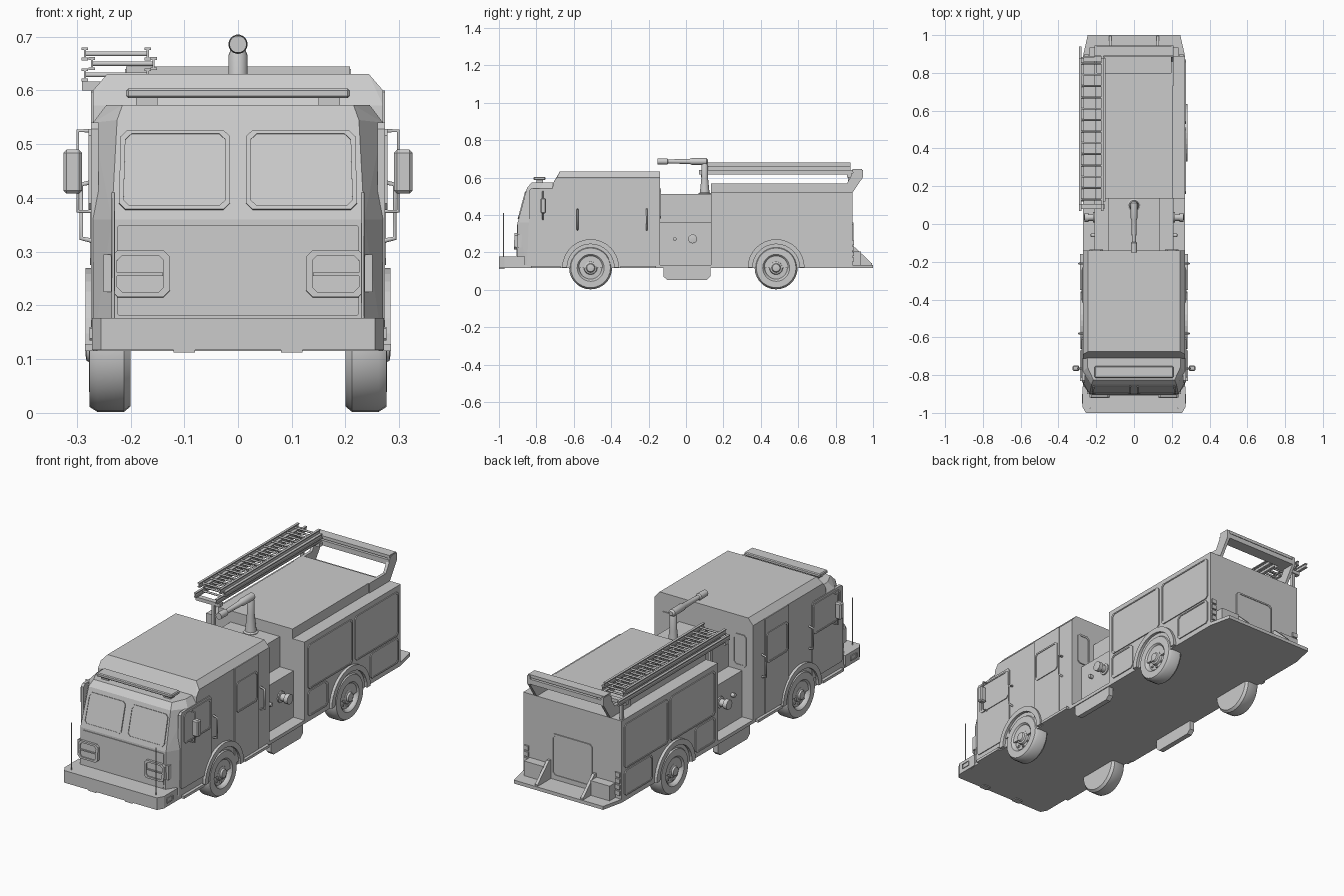
import bpy, bmesh, math
from mathutils import Vector, Matrix

if "Cube" in bpy.data.objects:
    bpy.data.objects.remove(bpy.data.objects["Cube"])

def finish(name, bm, mirror=False, smooth=False, bevel=0):
    bmesh.ops.recalc_face_normals(bm, faces=bm.faces[:])
    me = bpy.data.meshes.new(name)
    bm.to_mesh(me); bm.free()
    ob = bpy.data.objects.new(name, me)
    bpy.context.collection.objects.link(ob)
    if bevel:
        m = ob.modifiers.new("bevel", 'BEVEL'); m.width = bevel; m.segments = 1
    if mirror:
        ob.modifiers.new("mirror", 'MIRROR')
    if smooth:
        bpy.ops.object.select_all(action='DESELECT')
        bpy.context.view_layer.objects.active = ob; ob.select_set(True)
        bpy.ops.object.shade_smooth_by_angle(angle=math.radians(35))
    return ob

def boxes(name, lst, **kw):
    bm = bmesh.new()
    for x0, x1, y0, y1, z0, z1 in lst:
        mat = Matrix.Translation(((x0+x1)/2, (y0+y1)/2, (z0+z1)/2)) @ Matrix.Diagonal((x1-x0, y1-y0, z1-z0, 1))
        bmesh.ops.create_cube(bm, size=1, matrix=mat)
    return finish(name, bm, **kw)

def prism(name, pts, axis, a, b, **kw):
    put = {'x': lambda p, q, t: (t, p, q), 'y': lambda p, q, t: (p, t, q), 'z': lambda p, q, t: (p, q, t)}[axis]
    bm = bmesh.new()
    f = bm.faces.new([bm.verts.new(put(p, q, a)) for p, q in pts])
    g = bmesh.ops.extrude_face_region(bm, geom=[f])
    d = Vector(put(0, 0, b-a))
    bmesh.ops.translate(bm, vec=d, verts=[v for v in g['geom'] if isinstance(v, bmesh.types.BMVert)])
    if not any(len(e.link_faces) == 2 and f in e.link_faces for e in f.edges):
        bm.faces.new(f.verts[:])
    return finish(name, bm, **kw)

def hull(name, half):
    bm = bmesh.new()
    for x, y, z in half:
        bm.verts.new((x, y, z)); bm.verts.new((-x, y, z))
    bmesh.ops.convex_hull(bm, input=bm.verts[:])
    bmesh.ops.dissolve_limit(bm, angle_limit=0.01, verts=bm.verts[:], edges=bm.edges[:])
    return finish(name, bm)

def panel(name, quad, out, t=0.005, border=0.008, sink=0.003, r=0.012, **kw):
    """Raised plate with cut corners and a sunk centre."""
    q = [Vector(p) for p in quad]
    n = (q[1]-q[0]).cross(q[3]-q[0]).normalized()
    if n.dot(Vector(out)) < 0: n = -n
    loop = []
    for i in range(4):
        for j in (i-1, (i+1) % 4):
            loop.append(q[i] + (q[j]-q[i]).normalized()*r)
    c = sum(q, Vector())/4
    rings = [[p - n*0.01 for p in loop], [p + n*t for p in loop]]
    if border:
        inner = [p + (c-p).normalized()*border*1.3 for p in loop]
        rings += [[p + n*t for p in inner], [p + n*(t-sink) for p in inner]]
    bm = bmesh.new()
    vs = [[bm.verts.new(p) for p in ring] for ring in rings]
    for a, b in zip(vs, vs[1:]):
        for i in range(8):
            bm.faces.new((a[i], a[(i+1) % 8], b[(i+1) % 8], b[i]))
    bm.faces.new(vs[-1]); bm.faces.new(vs[0])
    return finish(name, bm, **kw)

def side(name, y0, y1, z0, z1, x=0.27, **kw):
    return panel(name, [(x, y0, z0), (x, y1, z0), (x, y1, z1), (x, y0, z1)], (1, 0, 0), mirror=True, **kw)

def lathe(name, prof, origin, axis='x', n=28, **kw):
    """Spin (radius, distance) profile around an axis through origin."""
    bm = bmesh.new(); o = Vector(origin); rings = []
    for r, d in prof:
        ring = []
        for i in range(n):
            c, s = r*math.cos(2*math.pi*i/n), r*math.sin(2*math.pi*i/n)
            ring.append(bm.verts.new(o + Vector({'x': (d, c, s), 'y': (c, d, s), 'z': (c, s, d)}[axis])))
        rings.append(ring)
    for a, b in zip(rings, rings[1:]):
        for i in range(n):
            bm.faces.new((a[i], a[(i+1) % n], b[(i+1) % n], b[i]))
    bm.faces.new(rings[0]); bm.faces.new(rings[-1])
    return finish(name, bm, smooth=True, **kw)

def tubes(name, paths, r, sides=(1, -1)):
    cu = bpy.data.curves.new(name, 'CURVE')
    cu.dimensions = '3D'; cu.bevel_depth = r; cu.bevel_resolution = 1; cu.use_fill_caps = True
    for s in sides:
        for path in paths:
            sp = cu.splines.new('POLY'); sp.points.add(len(path)-1)
            for p, (x, y, z) in zip(sp.points, path): p.co = (s*x, y, z, 1)
    bpy.context.collection.objects.link(bpy.data.objects.new(name, cu))

# Cab shell and raised roof
hull("cab", [(.235, -.905, .12), (.27, -.85, .12), (.27, -.14, .12), (.235, -.90, .36), (.27, -.84, .36),
             (.225, -.85, .545), (.27, -.78, .54), (.215, -.825, .573), (.245, -.76, .573),
             (.27, -.14, .54), (.245, -.14, .573)])
hull("cab_roof", [(.27, -.715, .53), (.27, -.71, .572), (.27, -.69, .60), (.243, -.675, .631),
                  (.243, -.14, .631), (.27, -.14, .60), (.27, -.14, .53)])
# Windscreen panes, on the sloped front
def fy(z): return -.90 + (z-.36)*.05/.185
panel("windscreen", [(.015, fy(.378), .378), (.222, fy(.378), .378), (.218, fy(.525), .525), (.015, fy(.525), .525)],
      (0, -1, .2), mirror=True)
panel("front_panel", [(-.225, -.9045, .18), (.225, -.9045, .18), (.225, -.9005, .35), (-.225, -.9005, .35)],
      (0, -1, 0), t=.003, border=0, r=.004)
panel("headlight", [(.127, -.904, .215), (.236, -.904, .215), (.236, -.901, .302), (.127, -.901, .302)],
      (0, -1, 0), t=.016, border=.01, sink=.006, mirror=True)
boxes("headlight_divider", [(.14, .225, -.918, -.90, .255, .261)], mirror=True)
boxes("corner_lamp", [(.225, .25, -.90, -.85, .225, .295)], mirror=True)
# Doors and side windows
side("front_door", -.84, -.60, .16, .54, t=.004, border=0)
side("front_window", -.815, -.605, .378, .528, t=.008)
side("rear_door", -.415, -.23, .13, .60, t=.004, border=0, r=.003)
side("rear_window", -.405, -.24, .375, .525, t=.008)
panel("cab_back_window", [(.165, -.14, .38), (.235, -.14, .38), (.235, -.14, .54), (.165, -.14, .54)],
      (0, 1, 0), mirror=True)
tubes("door_handles", [[(.27, y, .32), (.292, y, .325), (.292, y, .425), (.27, y, .43)] for y in (-.58, -.21)], .005)
# Mirrors
boxes("mirror", [(.29, .325, -.778, -.748, .408, .49)], mirror=True, bevel=.006)
tubes("mirror_arms", [[(.265, -.765, .525), (.298, -.765, .525), (.298, -.765, .375), (.265, -.765, .375)]], .004)
# Light bar
boxes("light_bar", [(-.208, .208, -.815, -.752, .586, .604)], bevel=.004)
boxes("light_bar_feet", [(.15, .19, -.80, -.765, .565, .59)], mirror=True)
# Bumper with antennas and lamps
prism("bumper", [(-.255, -1), (.255, -1), (.272, -.97), (.272, -.86), (-.272, -.86), (-.272, -.97)], 'z', .117, .177)
side("bumper_side_lamp", -.95, -.90, .135, .16, x=.272, t=.004, border=.005, r=.003)
boxes("bumper_front_lamps", [(.08, .12, -1.0, -.97, .112, .12), (.17, .2, -1.0, -.98, .135, .155)], mirror=True)
tubes("antennas", [[(.232, -.975, .17), (.232, -.975, .41)]], .003)
# Floor
prism("floor", [(-.262, -.9), (.262, -.9), (.27, -.85), (.27, .89), (.245, 1), (-.245, 1), (-.27, .89), (-.27, -.85)],
      'z', .115, .132)
boxes("running_boards", [(.25, .285, -.83, -.67, .115, .128), (.25, .285, -.35, -.16, .115, .128)], mirror=True)

# Wheels, hubs and arches
tyre = [(.02, .20), (.105, .20), (.115, .212), (.115, .262), (.106, .276), (.072, .277), (.064, .270),
        (.060, .258), (.036, .260), (.033, .271), (.024, .274), (.020, .282), (.008, .284)]
for tag, y in (("front", -.51), ("rear", .482)):
    lathe(tag + "_wheel", tyre, (0, y, .117), mirror=True)
    boxes(tag + "_wheel_nuts", [(.255, .266, y+.047*math.cos(a)-.004, y+.047*math.cos(a)+.004,
          .117+.047*math.sin(a)-.004, .117+.047*math.sin(a)+.004) for a in [k*math.pi/4 for k in range(8)]], mirror=True)
    arc = [(r, k) for r, ks in ((.152, range(17)), (.126, range(16, -1, -1))) for k in ks]
    prism(tag + "_wheel_arch", [(y+r*math.cos(math.pi*k/16), .118+r*math.sin(math.pi*k/16)) for r, k in arc],
          'x', .26, .284, mirror=True)

# Pump section with valves and side skirts
boxes("pump_lower", [(-.21, .21, -.15, .15, .12, .362)])
boxes("pump_upper", [(-.135, .135, -.15, .15, .35, .512)])
lathe("pump_inlet", [(.028, .205), (.028, .216), (.018, .218), (.018, .24), (.024, .242), (.024, .262), (.01, .264)],
      (0, .035, .272), mirror=True, n=16)
lathe("pump_gauge", [(.01, .205), (.01, .228), (.004, .23)], (0, -.06, .272), mirror=True, n=12)
prism("side_skirt", [(-.12, .12), (-.12, .07), (-.10, .052), (.11, .052), (.13, .07), (.13, .12)], 'x', .24, .266, mirror=True)

# Rear body, hose cover and lockers
boxes("rear_body", [(-.27, .27, .135, .89, .12, .52)])
boxes("hose_cover", [(-.205, .205, .135, .80, .51, .568)])
side("locker_front", .16, .51, .275, .495)
side("locker_rear", .53, .87, .275, .495)
side("locker_low_front", .16, .315, .14, .265)
side("locker_low_rear", .65, .87, .14, .265)
# Rear face: door, steps, gussets, lamps
panel("rear_door_panel", [(-.11, .89, .15), (.11, .89, .15), (.11, .89, .36), (-.11, .89, .36)], (0, 1, 0))
boxes("rear_step", [(.13, .235, .88, .935, .125, .205)], mirror=True)
prism("step_gusset", [(.88, .12), (.88, .225), (.905, .225), (.995, .14), (.995, .12)], 'x', .118, .132, mirror=True)
boxes("tail_lamps", [(.238, .264, .885, .898, z, z+.022) for z in (.15, .18, .21, .24)], mirror=True)
# Rear ladder gantry
prism("gantry_arm", [(.73, .515), (.73, .568), (.86, .568), (.90, .64), (.945, .64), (.945, .60), (.888, .515)],
      'x', .195, .21, mirror=True)
boxes("gantry_bar", [(-.21, .21, .885, .945, .60, .625), (-.208, .208, .89, .94, .63, .645)])

# Deck gun
lathe("gun_pedestal", [(.034, .50), (.034, .515), (.026, .52), (.018, .60), (.018, .665), (.014, .675)], (0, .10, 0), 'z', n=18)
lathe("gun_barrel", [(.016, -.152), (.017, -.10), (.011, -.095), (.014, .02), (.018, .03), (.018, .11), (.01, .118)],
      (0, 0, .686), 'y', n=18)

# Ladder stack on the left
for k, (x0, x1, z, y0, y1) in enumerate([(-.285, -.168, .656, .10, .88), (-.272, -.157, .638, .12, .88), (-.285, -.168, .617, .07, .94)]):
    rails = []
    for x in (x0, x1):
        rails += [(x-.002, x+.002, y0, y1, z, z+.024), (x-.006, x+.006, y0, y1, z, z+.005), (x-.006, x+.006, y0, y1, z+.019, z+.024)]
    boxes("ladder_rails_%d" % k, rails)
    tubes("ladder_rungs_%d" % k, [[(x0, .13+i*.06, z+.012), (x1, .13+i*.06, z+.012)] for i in range(13)], .005, sides=(1,))
boxes("ladder_bracket", [(-.29, -.155, .08, .105, .60, .617), (-.205, -.19, .085, .10, .36, .602),
                         (-.29, -.155, .86, .885, .60, .617), (-.265, -.25, .865, .88, .51, .602)])
